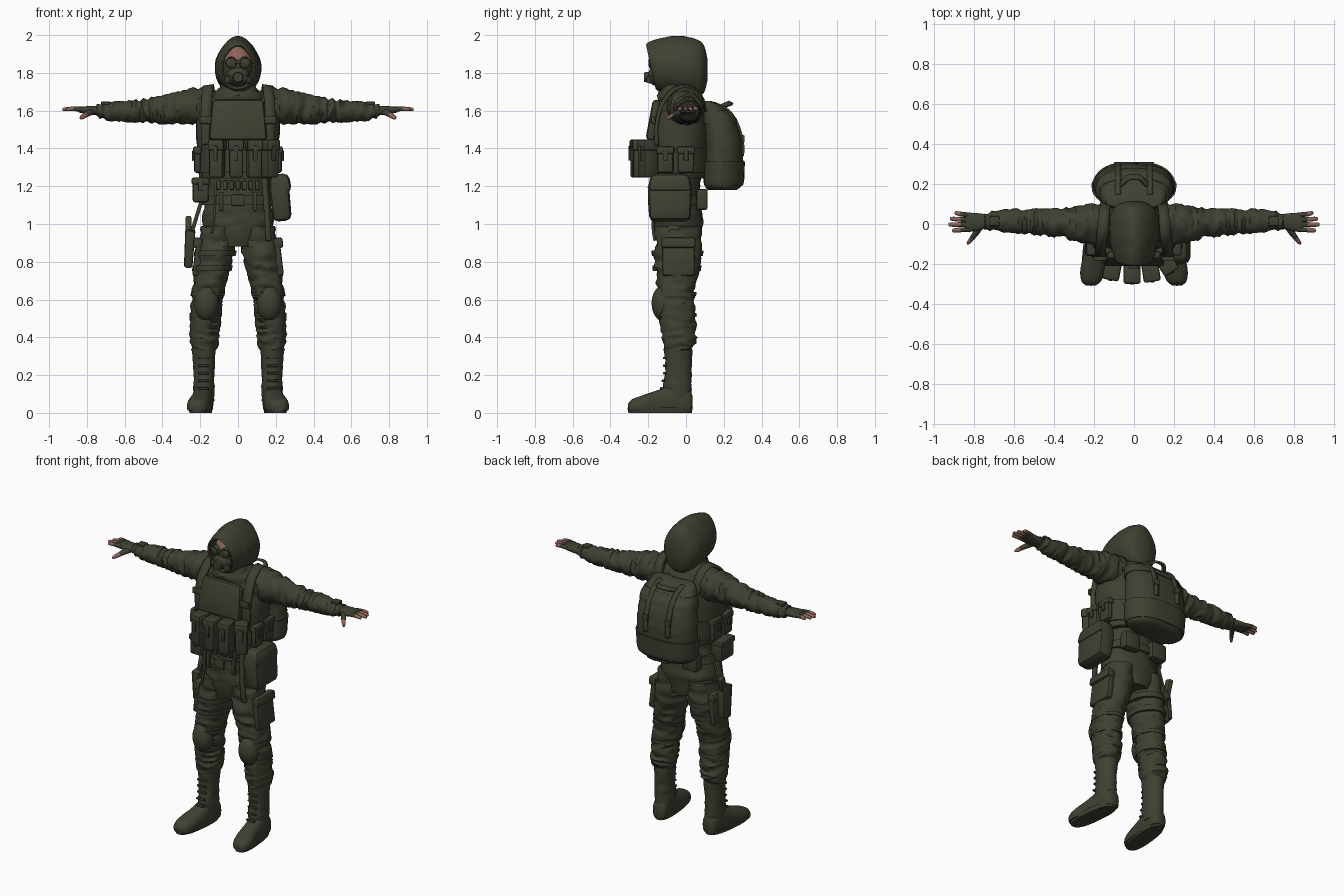
import bpy, bmesh, math
from mathutils import Vector, Matrix, Euler, noise

cube = bpy.data.objects.get("Cube")
if cube:
    bpy.data.objects.remove(cube, do_unlink=True)


def material(name, colour):
    mat = bpy.data.materials.new(name)
    mat.use_nodes = True
    mat.diffuse_color = (*colour, 1)
    for node in mat.node_tree.nodes:
        if node.type == 'BSDF_PRINCIPLED':
            node.inputs["Base Color"].default_value = (*colour, 1)
            node.inputs["Roughness"].default_value = .9
    return mat


OLIVE = material("dark olive cloth", (.05, .051, .032))
SKIN = material("skin", (.27, .13, .1))


def finish(name, bm, mirror=False, solid=0, rule=None, angle=40):
    """Turn a bmesh into a shaded object, optionally mirrored and thickened."""
    bmesh.ops.recalc_face_normals(bm, faces=bm.faces)
    mesh = bpy.data.meshes.new(name)
    bm.to_mesh(mesh)
    bm.free()
    mesh.materials.append(OLIVE)
    if rule:
        mesh.materials.append(SKIN)
    for face in mesh.polygons:
        face.use_smooth = True
        if rule:
            face.material_index = int(rule(face.center))
    mesh.set_sharp_from_angle(angle=math.radians(angle))
    obj = bpy.data.objects.new(name, mesh)
    bpy.context.collection.objects.link(obj)
    if solid:
        mod = obj.modifiers.new("Thickness", 'SOLIDIFY')
        mod.thickness = solid
    if mirror:
        obj.modifiers.new("Mirror", 'MIRROR')
    return obj


def spline(rows, steps):
    """Smooth curve through rows of numbers."""
    rows = [Vector(r) for r in rows]
    out = []
    for i in range(len(rows) - 1):
        a, b = rows[i], rows[i + 1]
        before, after = rows[max(i - 1, 0)], rows[min(i + 2, len(rows) - 1)]
        for k in range(steps):
            t = k / steps
            out.append((2 * a + (b - before) * t + (2 * before - 5 * a + 4 * b - after) * t * t
                        + (3 * a - before - 3 * b + after) * t ** 3) / 2)
    return out + [rows[-1]]


def loft(name, rows, axis=2, power=2, sides=32, steps=6, wrinkle=0, warp=None, caps=(1, 1), **kw):
    """Skin rounded sections; a row is position, two centres, two radii."""
    u, v = [i for i in range(3) if i != axis]
    stretch = Vector([26 if i == axis else 9 for i in range(3)])
    bm, rings = bmesh.new(), []
    for pos, cu, cv, ru, rv in spline(rows, steps):
        ring = []
        for k in range(sides):
            ang = math.tau * k / sides
            c, s = math.cos(ang), math.sin(ang)
            co = Vector((0, 0, 0))
            co[axis] = pos
            co[u] = cu + ru * math.copysign(abs(c) ** (2 / power), c)
            co[v] = cv + rv * math.copysign(abs(s) ** (2 / power), s)
            if wrinkle:
                fold = wrinkle * (.6 - 3 * abs(noise.noise(co * stretch)))
                co[u] += c * fold
                co[v] += s * fold
            if warp:
                warp(co)
            ring.append(bm.verts.new(co))
        rings.append(ring)
    for low, high in zip(rings, rings[1:]):
        for k in range(sides):
            n = (k + 1) % sides
            bm.faces.new((low[k], low[n], high[n], high[k]))
    for wanted, ring in zip(caps, (rings[0], rings[-1])):
        if wanted:
            bm.faces.new(ring)
    return finish(name, bm, **kw)


def band(name, rows, start, end, grow, **kw):
    """A snug wrap around part of a lofted body."""
    def sample(t):
        for a, b in zip(rows, rows[1:]):
            if min(a[0], b[0]) <= t <= max(a[0], b[0]):
                return Vector(a).lerp(Vector(b), (t - a[0]) / (b[0] - a[0]))
    cuts = [sample(start + (end - start) * k / 6) + Vector((0, 0, 0, grow, grow)) for k in range(7)]
    return loft(name, cuts, steps=2, **kw)


def box(name, centre, size, rot=(0, 0, 0), bevel=.012, taper=1, **kw):
    bm = bmesh.new()
    bmesh.ops.create_cube(bm, size=1)
    for vert in bm.verts:
        if vert.co.z > 0:
            vert.co.xy *= taper
        vert.co *= Vector(size)
    bmesh.ops.bevel(bm, geom=bm.edges[:], offset=bevel, segments=2, profile=.5, affect='EDGES')
    bm.transform(Matrix.Translation(centre) @ Euler(rot).to_matrix().to_4x4())
    return finish(name, bm, **kw)


def pouch(name, centre, size, rot=(0, 0, 0), **kw):
    """Pouch body with an overlapping lid and a closing tab."""
    turn = Euler(rot).to_matrix()
    w, d, h = size
    at = lambda *offset: Vector(centre) + turn @ Vector(offset)
    box(name, centre, size, rot, bevel=.014, **kw)
    box(name + "_lid", at(0, 0, h * .36), (w + .012, d + .012, h * .3), rot, **kw)
    box(name + "_tab", at(0, -d / 2, h * .15), (w * .3, .02, h * .4), rot, .004, **kw)


def ball(name, centre, radii, **kw):
    bm = bmesh.new()
    bmesh.ops.create_uvsphere(bm, u_segments=28, v_segments=18, radius=1,
                              matrix=Matrix.Translation(centre) @ Matrix.Diagonal((*radii, 1)))
    return finish(name, bm, **kw)


def disc(name, centre, radius, depth, rot, **kw):
    bm = bmesh.new()
    turn = Euler(rot).to_matrix().to_4x4()
    bmesh.ops.create_cone(bm, cap_ends=True, segments=20, radius1=radius, radius2=radius * .85,
                          depth=depth, matrix=Matrix.Translation(centre) @ turn)
    return finish(name, bm, **kw)


def ribbon(name, points, width, thick=.014, **kw):
    bm, half = bmesh.new(), Vector(width) / 2
    pairs = [(bm.verts.new(p - half), bm.verts.new(p + half)) for p in spline(points, 5)]
    for a, b in zip(pairs, pairs[1:]):
        bm.faces.new((a[0], a[1], b[1], b[0]))
    return finish(name, bm, solid=thick, **kw)


# Jacket, trousers and sleeves
TORSO = [(.88, 0, -.04, .12, .11), (1, 0, -.04, .19, .13), (1.1, 0, -.045, .175, .125),
         (1.2, 0, -.045, .165, .12), (1.3, 0, -.04, .185, .13), (1.42, 0, -.04, .2, .14),
         (1.52, 0, -.035, .205, .14), (1.6, 0, -.025, .2, .125), (1.67, 0, -.015, .15, .105),
         (1.73, 0, -.02, .09, .08)]
LEG = [(.99, .1, -.04, .095, .12), (.85, .12, -.045, .1, .125), (.72, .145, -.05, .09, .112),
       (.6, .165, -.055, .082, .1), (.5, .172, -.045, .08, .097), (.4, .178, -.035, .077, .092),
       (.35, .18, -.038, .07, .082), (.32, .18, -.04, .056, .07)]
ARM = [(.12, 0, 1.62, .085, .09), (.2, 0, 1.625, .1, .1), (.3, 0, 1.617, .086, .086),
       (.4, .005, 1.605, .07, .074), (.5, .01, 1.6, .064, .063), (.6, .015, 1.597, .058, .054),
       (.7, .015, 1.595, .05, .043), (.75, .015, 1.6, .038, .031)]
loft("jacket", TORSO, wrinkle=.007)
loft("trouser_leg", LEG, wrinkle=.01, steps=10, mirror=True)
loft("sleeve", ARM, axis=0, wrinkle=.01, steps=10, mirror=True)
box("sleeve_cuff_tab", (.7, .015, 1.64), (.05, .05, .016), bevel=.005, mirror=True)

# Gloved hands with bare fingertips
loft("glove", [(.73, .015, 1.6, .032, .026), (.79, .01, 1.602, .045, .022), (.845, .01, 1.606, .047, .015)],
     axis=0, power=2.5, sides=20, mirror=True)
for i, tip in enumerate((.9, .922, .93, .912)):
    root, end = .045 - .024 * i, .055 - .029 * i
    loft("finger", [(.82, root, 1.606, .012, .013), (.87, (root + end) / 2, 1.61, .012, .012),
                    (tip - .008, end, 1.607, .01, .009), (tip, end, 1.606, .004, .004)],
         axis=0, sides=12, mirror=True, rule=lambda c: c.x > .872)
loft("thumb", [(-.01, .77, 1.596, .02, .018), (-.05, .795, 1.585, .018, .015),
               (-.09, .825, 1.565, .012, .011), (-.102, .832, 1.56, .005, .005)],
     axis=1, sides=12, mirror=True, rule=lambda c: c.y < -.075)


# Boots with flat soles
def flatten(co):
    co.z = max(co.z, .012)


def splay(co):
    co.x -= .1 * (co.y + .14)


loft("boot_shaft", [(.06, .18, -.035, .055, .065), (.14, .18, -.045, .056, .075), (.24, .18, -.04, .056, .07),
                    (.34, .18, -.04, .064, .077)], wrinkle=.003, mirror=True)
loft("boot_foot", [(.035, .18, .05, .025, .04), (.015, .18, .055, .047, .07), (-.06, .185, .06, .054, .09),
                   (-.15, .195, .045, .058, .075), (-.23, .207, .035, .062, .058), (-.285, .214, .03, .05, .042),
                   (-.308, .216, .028, .025, .02)],
     axis=1, power=2.4, warp=flatten, mirror=True)
loft("boot_sole", [(0, .198, -.137, .054, .168), (.028, .198, -.137, .06, .173)], power=2.6, steps=1,
     warp=splay, mirror=True)
for i in range(5):
    box("boot_lace", (.183, -.113 - .008 * max(0, 2 - i), .13 + .04 * i), (.06, .018, .012), bevel=.004, mirror=True)

# Knee pads, cargo pockets and thigh straps
ball("knee_pad", (.166, -.12, .58), (.066, .062, .095), mirror=True)
for z in (.53, .64):
    band("knee_strap", LEG, z, z - .02, .006, mirror=True)
box("cargo_pocket", (.212, -.04, .82), (.04, .17, .19), (0, -.12, 0), mirror=True)
box("cargo_flap", (.213, -.04, .9), (.05, .18, .055), (0, -.12, 0), mirror=True)


def to_right(co):
    co.x = -co.x


for z in (.86, .78):
    band("holster_strap", LEG, z, z - .03, .012, warp=to_right)
box("holster", (-.258, -.03, .87), (.045, .08, .2), (.1, .06, 0), taper=1.2)
box("pistol_grip", (-.262, .0, .99), (.03, .045, .1), (-.3, 0, 0), bevel=.008)
box("holster_hanger", (-.225, -.03, 1.02), (.02, .05, .2), (0, .3, 0), bevel=.006)

# Vest, belt and chest rig
band("vest", TORSO, 1.24, 1.6, .018, power=2.4, wrinkle=.003)
box("chest_plate", (0, -.172, 1.55), (.31, .05, .22), (-.17, 0, 0), bevel=.022, taper=.88)
band("rig_band", TORSO, 1.27, 1.4, .028, power=2.3)
band("belt", TORSO, 1.1, 1.15, .016)
box("belt_buckle", (0, -.19, 1.125), (.07, .02, .06), bevel=.006)
for i in range(-3, 4):
    box("waist_loop", (i * .034, -.178 + .0012 * i * i, 1.205), (.024, .03, .05), bevel=.006)
for side in (-1, 1):
    box("belt_loop", (side * .09, -.168, 1.12), (.022, .03, .1), bevel=.005)
for x, y, turn in ((-.11, -.232, -.2), (-.01, -.25, 0), (.085, -.24, .15), (.165, -.2, .55)):
    pouch("magazine_pouch", (x, y, 1.345), (.074, .088, .2), (0, 0, turn))
for y in (-.11, .0):
    pouch("side_pouch", (.215, y, 1.34), (.085, .035, .14), (0, 0, math.pi / 2), mirror=True)

# Hip bags and hanging straps
box("left_hip_bag", (.225, -.085, 1.12), (.1, .22, .21), (0, -.1, 0), bevel=.03, taper=1.08)
box("left_hip_bag_flap", (.222, -.085, 1.215), (.12, .24, .1), (0, -.1, 0), bevel=.03, taper=.85)
pouch("right_hip_pouch", (-.198, -.09, 1.18), (.085, .13, .13))
box("rear_belt_pouch", (.1, .085, 1.13), (.11, .06, .11), mirror=True)
ribbon("hanging_strap", [(.14, -.165, 1.24), (.15, -.18, 1.1), (.158, -.182, .98), (.162, -.172, .91)], (.03, 0, 0))
ribbon("hanging_cord", [(-.12, -.17, 1.2), (-.125, -.18, 1.05), (-.14, -.178, .95)], (.012, 0, 0))

# Backpack with pocket, straps and carry handle
PACK = [(1.18, 0, .19, .16, .075), (1.21, 0, .2, .195, .098), (1.33, 0, .203, .205, .1),
        (1.45, 0, .198, .2, .1), (1.56, 0, .172, .18, .088), (1.62, 0, .135, .16, .062),
        (1.652, 0, .11, .14, .025)]


def narrow(co):
    co.x *= 1 - 1.8 * max(0, co.y - .2)


loft("backpack", PACK, power=2.9, wrinkle=.004, warp=narrow)
band("backpack_pocket", PACK, 1.205, 1.33, .009, power=2.9, warp=narrow)
band("backpack_lid", PACK, 1.53, 1.6, .008, power=2.9, warp=narrow)
ribbon("backpack_strap", [(.08, .15, 1.648), (.08, .225, 1.61), (.08, .276, 1.54), (.08, .306, 1.44),
                          (.08, .308, 1.36)], (.03, 0, 0), mirror=True)
box("strap_buckle", (.08, .302, 1.45), (.042, .016, .04), bevel=.005, mirror=True)
ribbon("carry_handle", [(-.07, .2, 1.63), (-.03, .235, 1.645), (.03, .235, 1.645), (.07, .2, 1.63)], (0, .025, -.012))
ribbon("shoulder_strap", [(.165, -.165, 1.42), (.17, -.165, 1.53), (.168, -.135, 1.64), (.16, -.07, 1.72),
                          (.155, .01, 1.735), (.15, .075, 1.69), (.14, .11, 1.6)], (.055, 0, -.008), .02, mirror=True)
box("strap_clip", (.17, -.173, 1.55), (.065, .022, .04), bevel=.006, mirror=True)

# Hood, scarf and head
loft("scarf", [(1.63, 0, -.02, .15, .12), (1.68, 0, -.03, .13, .12), (1.72, 0, -.04, .1, .105),
               (1.77, 0, -.05, .08, .09)], wrinkle=.01)


def peak(co):
    co.y -= .22 * (co.z - 1.84) * min(1, max(0, -co.y * 6))
    co.x *= 1 - 2 * max(0, co.z - 1.85)


loft("hood", [(-.188, 0, 1.83, .088, .115), (-.17, 0, 1.833, .1, .13), (-.1, 0, 1.84, .118, .147),
              (-.03, 0, 1.84, .125, .155), (.05, 0, 1.828, .117, .152), (.095, 0, 1.82, .085, .125),
              (.115, 0, 1.815, .03, .05)], axis=1, power=2.1, caps=(0, 1), warp=peak, solid=.014, wrinkle=.002)
ball("head", (0, -.1, 1.83), (.08, .085, .115), rule=lambda c: c.z > 1.868 and c.y < -.12)

# Goggles and breathing mask
ball("mask", (0, -.152, 1.785), (.06, .05, .055))
disc("mask_filter", (0, -.2, 1.777), .03, .044, (math.pi / 2, 0, 0))
disc("mask_canister", (.045, -.182, 1.765), .023, .04, (math.pi / 2, 0, .7), mirror=True)
disc("goggle_frame", (.036, -.175, 1.853), .034, .034, (math.pi / 2, 0, .25), mirror=True)
ball("goggle_lens", (.038, -.188, 1.853), (.026, .01, .025), mirror=True)
box("goggle_bridge", (0, -.187, 1.858), (.03, .02, .018), bevel=.005)
